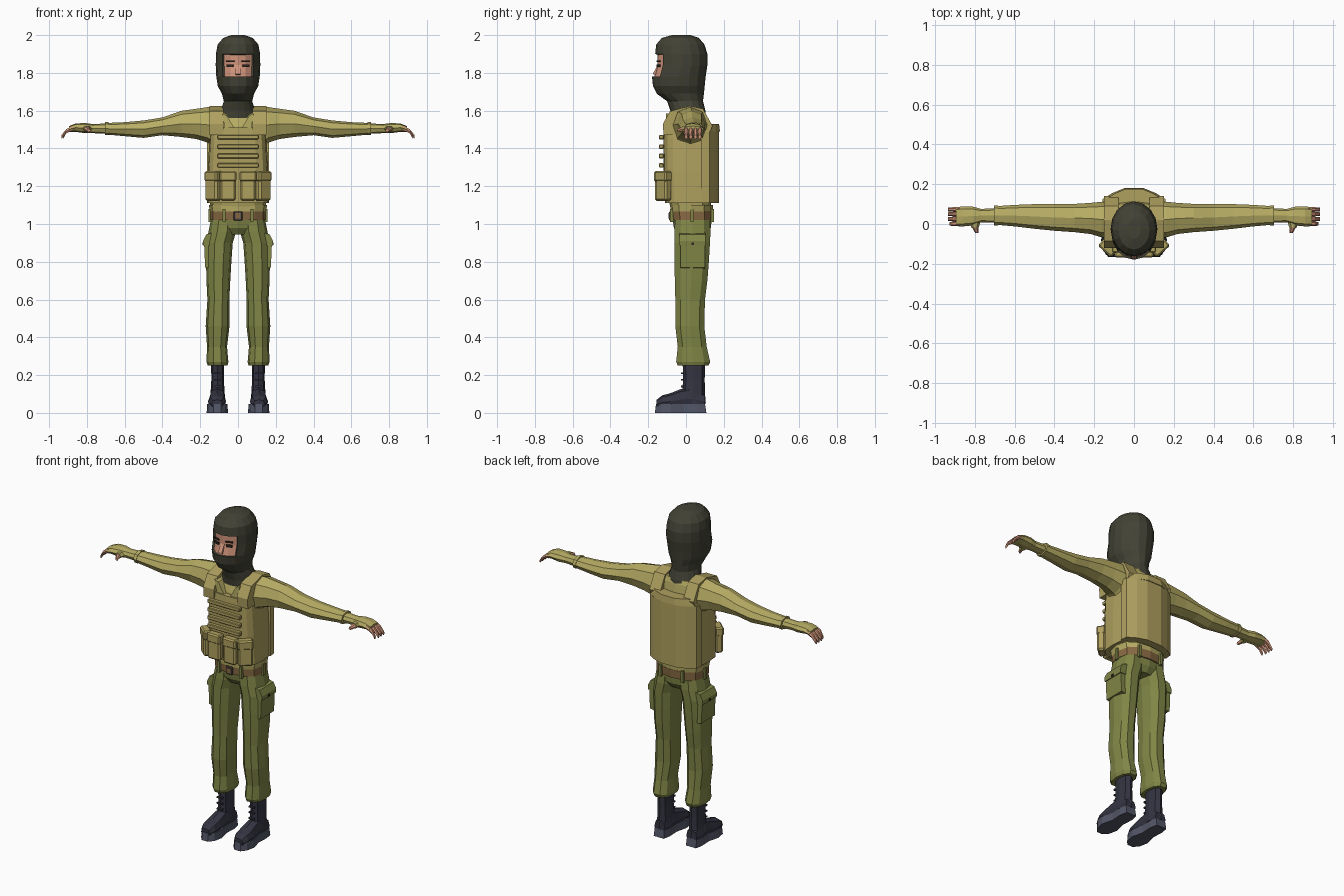
import bpy, bmesh, math
from mathutils import Matrix


def material(name, r, g, b):
    m = bpy.data.materials.new(name)
    m.diffuse_color = [((c / 255 + 0.055) / 1.055) ** 2.4 for c in (r, g, b)] + [1]
    return m


HOOD = material("dark_olive_knit", 66, 66, 53)
SKIN = material("skin", 208, 148, 122)
DARK = material("eye_dark", 48, 38, 32)
SHIRT = material("sand_shirt", 183, 172, 100)
VEST = material("khaki_vest", 175, 160, 95)
PANTS = material("olive_trousers", 128, 134, 70)
BELT = material("brown_belt", 135, 104, 66)
BOOT = material("navy_black_boot", 52, 52, 66)
SOLE = material("grey_sole", 82, 85, 102)
METAL = material("buckle_grey", 82, 74, 68)


def finish(name, bm, mats, mirror=False):
    bmesh.ops.recalc_face_normals(bm, faces=bm.faces[:])
    me = bpy.data.meshes.new(name)
    bm.to_mesh(me)
    bm.free()
    for m in mats:
        me.materials.append(m)
    ob = bpy.data.objects.new(name, me)
    bpy.context.collection.objects.link(ob)
    if mirror:
        ob.modifiers.new("mirror", 'MIRROR').use_mirror_merge = False
    return ob


def place(axis, t, a, b):
    return {'x': (t, a, b), 'y': (a, t, b), 'z': (a, b, t)}[axis]


def loft_mesh(axis, rings, n, p):
    """Rings are (position, centre a, centre b, radius a, radius b)."""
    bm = bmesh.new()
    rows = []
    for t, ca, cb, ra, rb in rings:
        row = []
        for k in range(n):
            c, s = math.cos(2 * math.pi * k / n), math.sin(2 * math.pi * k / n)
            c = math.copysign(abs(c) ** (2 / p), c) if abs(c) > 1e-6 else 0
            s = math.copysign(abs(s) ** (2 / p), s) if abs(s) > 1e-6 else 0
            row.append(bm.verts.new(place(axis, t, ca + ra * c, cb + rb * s)))
        rows.append(row)
    for r0, r1 in zip(rows, rows[1:]):
        for k in range(n):
            j = (k + 1) % n
            bm.faces.new((r0[k], r0[j], r1[j], r1[k]))
    bm.faces.new(rows[0])
    bm.faces.new(rows[-1])
    bmesh.ops.recalc_face_normals(bm, faces=bm.faces[:])
    return bm


def loft(name, axis, rings, mat, n=8, p=2.0, mirror=False):
    return finish(name, loft_mesh(axis, rings, n, p), [mat], mirror)


def prism(name, axis, pts, lo, hi, mat, mirror=False, inset=0.0):
    bm = bmesh.new()
    f = bm.faces.new([bm.verts.new(place(axis, lo, a, b)) for a, b in pts])
    ext = bmesh.ops.extrude_face_region(bm, geom=[f])
    top = [v for v in ext['geom'] if isinstance(v, bmesh.types.BMVert)]
    ca = sum(a for a, b in pts) / len(pts)
    cb = sum(b for a, b in pts) / len(pts)
    for v, (a, b) in zip(top, pts):
        i = 'xyz'.index(axis)
        v.co[i] = hi
        if inset:
            j, k = [q for q in range(3) if q != i]
            v.co[j] += (ca - v.co[j]) * inset
            v.co[k] += (cb - v.co[k]) * inset
    return finish(name, bm, [mat], mirror)


def box(name, loc, size, mat, turn=0, mirror=False, bevel=0):
    bm = bmesh.new()
    bmesh.ops.create_cube(bm, size=1)
    bmesh.ops.scale(bm, vec=size, verts=bm.verts[:])
    if bevel:
        bmesh.ops.bevel(bm, geom=bm.edges[:], offset=bevel, segments=1, affect='EDGES')
    bm.transform(Matrix.Translation(loc) @ Matrix.Rotation(math.radians(turn), 4, 'Z'))
    return finish(name, bm, [mat], mirror)


# Hooded head with a sunken face opening
bm = loft_mesh('z', [
    (1.56, 0, .015, .108, .092), (1.60, 0, .01, .092, .093), (1.65, 0, -.005, .075, .095),
    (1.69, 0, -.03, .085, .125), (1.73, 0, -.038, .107, .137), (1.78, 0, -.038, .115, .142),
    (1.84, 0, -.025, .118, .138), (1.90, 0, -.025, .117, .138), (1.95, 0, -.03, .108, .128),
    (1.985, 0, -.03, .078, .098), (2.0, 0, -.025, .035, .05)], 16, 2.0)
opening = [f for f in bm.faces if 1.77 < f.calc_center_median().z < 1.91
           and abs(f.calc_center_median().x) < .075 and f.normal.y < -.5]
bmesh.ops.inset_region(bm, faces=opening, thickness=.004, depth=-.012)
for f in opening:
    f.material_index = 1
finish("hooded_head", bm, [HOOD, SKIN])
box("eye", (.042, -.146, 1.838), (.036, .009, .014), DARK, 18, True)
box("eyebrow", (.042, -.146, 1.862), (.044, .009, .007), DARK, 18, True)
prism("nose", 'x', [(-.145, 1.85), (-.176, 1.795), (-.15, 1.782)], -.012, .012, SKIN)

# Shirt body, collar and hem
loft("shirt_body", 'z', [
    (1.07, 0, .03, .142, .108), (1.12, 0, .02, .15, .11), (1.40, 0, .01, .14, .108),
    (1.52, 0, .015, .145, .10), (1.58, 0, .02, .14, .085), (1.605, 0, .03, .105, .065)],
    SHIRT, 12, 2.6)
loft("shirt_hem", 'z', [(1.065, 0, .03, .148, .112), (1.10, 0, .03, .155, .114)],
     SHIRT, 12, 2.6)
prism("shirt_collar", 'y', [(.015, 1.50), (.07, 1.51), (.085, 1.585), (.06, 1.575)],
      -.105, -.06, SHIRT, True)

# Sleeves and gloved hands
loft("sleeve", 'x', [
    (.10, .02, 1.50, .09, .115), (.16, .022, 1.525, .09, .094), (.22, .028, 1.53, .078, .08),
    (.30, .03, 1.53, .071, .069), (.40, .033, 1.517, .067, .047), (.50, .038, 1.502, .062, .046),
    (.60, .042, 1.502, .054, .037), (.69, .043, 1.504, .047, .031)], SHIRT, 8, 2.2, True)
loft("sleeve_cuff", 'x', [(.685, .043, 1.505, .05, .035), (.705, .043, 1.505, .05, .035)],
     SHIRT, 8, 2.2, True)
loft("glove", 'x', [
    (.70, .043, 1.505, .036, .027), (.77, .042, 1.505, .034, .024), (.81, .04, 1.508, .047, .027),
    (.86, .038, 1.510, .05, .022), (.895, .037, 1.502, .048, .016)], SHIRT, 8, 2.4, True)
for i, y in enumerate((.073, .05, .025, .001)):
    tip = .935 - .008 * (i == 3)
    loft(f"finger_{i + 1}", 'x', [
        (.875, y, 1.508, .0115, .013), (.91, y, 1.49, .0115, .013),
        (tip, y, 1.46, .009, .012)], SKIN, 6, 2.0, True)
loft("thumb_glove", 'y', [(.02, .80, 1.505, .03, .018), (-.018, .80, 1.504, .019, .016)],
     SHIRT, 6, 2.0, True)
loft("thumb", 'y', [(-.015, .80, 1.504, .016, .014), (-.045, .79, 1.495, .009, .009)],
     SKIN, 6, 2.0, True)

# Armoured vest, back panel and shoulder straps
loft("vest_body", 'z', [
    (1.11, 0, .01, .162, .12), (1.28, 0, .008, .16, .126), (1.38, 0, .008, .155, .128),
    (1.46, 0, .006, .15, .126), (1.51, 0, .006, .145, .122)], VEST, 16, 3.8)
prism("vest_back_panel", 'z',
      [(-.163, .08), (.163, .08), (.158, .125), (.11, .155), (.05, .175),
       (-.05, .175), (-.11, .155), (-.158, .125)], 1.11, 1.49, VEST)
prism("vest_back_top", 'z',
      [(-.155, .09), (.155, .09), (.15, .13), (.105, .157), (.05, .18),
       (-.05, .18), (-.105, .157), (-.15, .13)], 1.49, 1.53, VEST, inset=.12)
prism("shoulder_strap", 'x',
      [(-.119, 1.47), (-.122, 1.53), (-.085, 1.597), (.02, 1.625),
       (.09, 1.61), (.14, 1.52), (.12, 1.47)], .078, .15, VEST, True)
for i, z in enumerate((1.46, 1.41, 1.36, 1.31)):
    box(f"webbing_{i + 1}", (0, -.13, z), (.22, .026, .024), VEST, bevel=.004)

# Magazine pouches with flaps
for name, x, y, turn in (("front", .053, -.142, 0), ("side", .132, -.118, 42)):
    box(name + "_pouch", (x, y, 1.20), (.084, .046, .155), VEST, turn, True, .01)
    box(name + "_pouch_flap", (x, y - .002, 1.252), (.089, .05, .055), VEST, turn, True, .008)

# Trousers: hips, legs, hems and cargo pockets
loft("trouser_hips", 'z', [
    (.945, 0, .035, .06, .075), (.98, 0, .034, .135, .098), (1.03, 0, .032, .143, .104),
    (1.09, 0, .03, .138, .106)], PANTS, 12, 2.5)
loft("trouser_leg", 'z', [
    (.25, .108, .038, .052, .085), (.27, .109, .038, .058, .094), (.35, .111, .033, .053, .08),
    (.46, .108, .02, .063, .08), (.60, .104, .022, .058, .082), (.70, .104, .027, .063, .09),
    (.80, .102, .03, .067, .095), (.90, .098, .033, .07, .098), (.96, .083, .034, .073, .10),
    (1.02, .078, .034, .066, .096)], PANTS, 10, 2.3, True)
prism("cargo_pocket", 'y', [(.13, .95), (.165, .94), (.18, .91), (.174, .77), (.13, .76)],
      -.03, .10, PANTS, True)
prism("pocket_flap", 'y', [(.13, .955), (.168, .945), (.186, .91), (.184, .885), (.14, .885)],
      -.034, .104, PANTS, True)
box("pocket_button", (.186, .035, .895), (.006, .014, .014), DARK, 0, True)

# Belt with loops and buckle
loft("belt", 'z', [(1.02, 0, .032, .149, .11), (1.07, 0, .032, .147, .112)], BELT, 12, 2.6)
for i, (x, y) in enumerate(((.075, -.076), (.075, .139), (.148, .032))):
    box(f"belt_loop_{i + 1}", (x, y, 1.045), (.016, .018, .07), PANTS, 0, True)
box("belt_buckle", (0, -.083, 1.043), (.045, .012, .048), METAL, bevel=.003)
box("buckle_centre", (0, -.09, 1.043), (.026, .005, .028), BELT)

# Boots
loft("boot_shaft", 'z', [
    (.05, .108, .045, .042, .06), (.11, .108, .04, .037, .06), (.18, .108, .042, .033, .057),
    (.27, .108, .042, .035, .06)], BOOT, 8, 2.3, True)
loft("boot_foot", 'y', [
    (.10, .108, .06, .036, .04), (.02, .109, .075, .042, .06), (-.03, .11, .07, .043, .055),
    (-.08, .111, .06, .048, .045), (-.125, .111, .055, .046, .038), (-.155, .111, .045, .03, .025)],
    BOOT, 8, 2.5, True)
prism("boot_sole", 'z',
      [(.075, .108), (.143, .108), (.152, .06), (.148, -.01), (.166, -.08), (.155, -.135),
       (.13, -.165), (.09, -.165), (.064, -.135), (.053, -.08), (.07, -.01), (.066, .06)],
      0, .048, SOLE, True, .05)
for i in range(3):
    box(f"boot_lace_{i + 1}", (.108, -.02, .14 + .035 * i), (.036, .012, .009), BOOT, 0, True)
